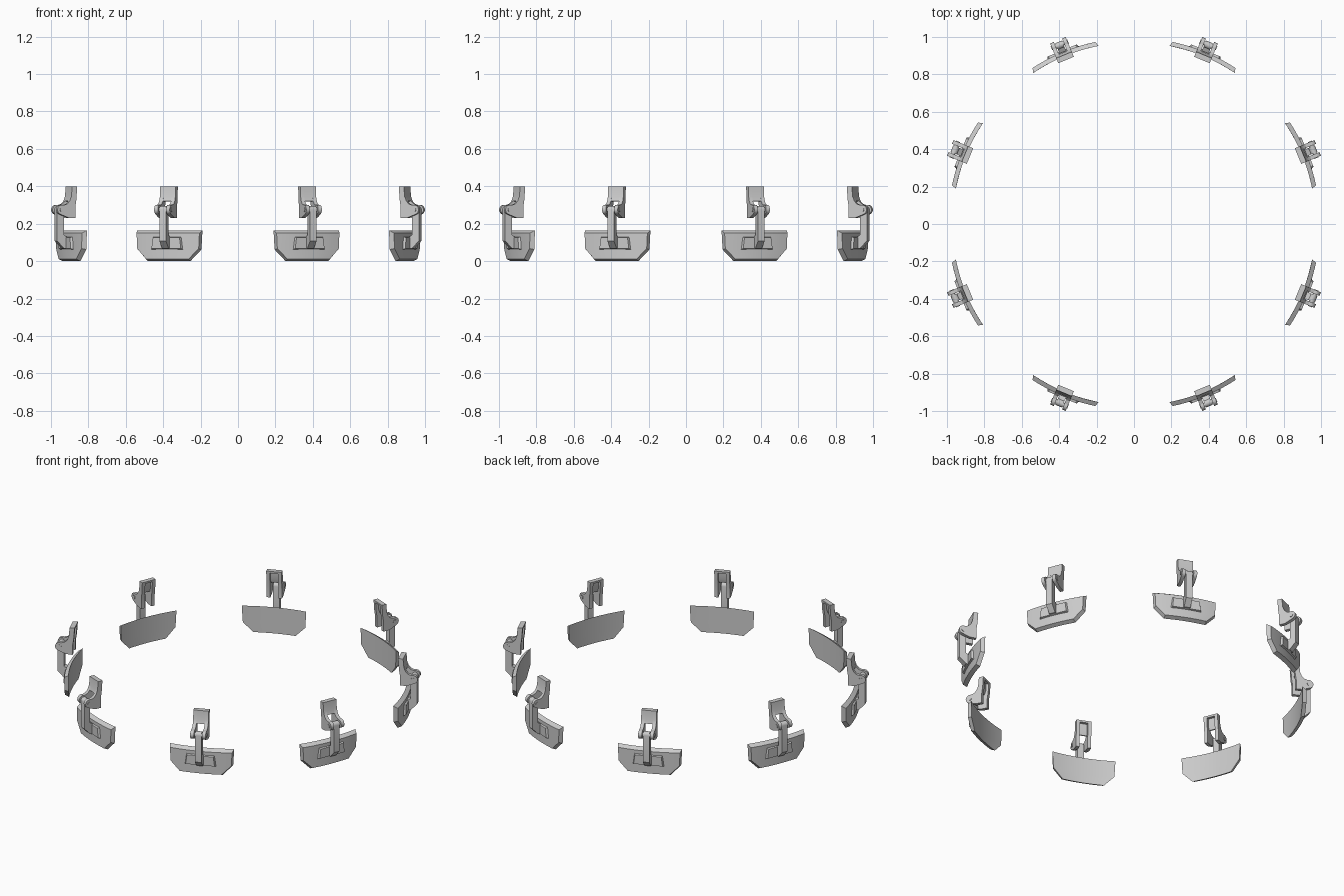
import bpy, bmesh
from math import sin, cos, pi, radians

if "Cube" in bpy.data.objects:
    bpy.data.objects.remove(bpy.data.objects["Cube"])

# Local frame of one unit: x = outward, y = sideways, z = up. Eight copies round z.
ANGLES = [radians(22.5 + 45 * k) for k in range(8)]


def finish(bm, name):
    bmesh.ops.recalc_face_normals(bm, faces=bm.faces)
    me = bpy.data.meshes.new(name)
    bm.to_mesh(me)
    bm.free()
    me.polygons.foreach_set("use_smooth", [True] * len(me.polygons))
    me.set_sharp_from_angle(angle=radians(25))
    for k, a in enumerate(ANGLES):
        ob = bpy.data.objects.new(f"{name}_{k + 1}", me)
        ob.rotation_euler.z = a
        bpy.context.collection.objects.link(ob)


def extrude(bm, profile, y0, y1):
    """Solid from an (x, z) profile between two y values."""
    a = [bm.verts.new((x, y0, z)) for x, z in profile]
    b = [bm.verts.new((x, y1, z)) for x, z in profile]
    n = len(a)
    bm.faces.new(a)
    bm.faces.new(b[::-1])
    for i in range(n):
        j = (i + 1) % n
        bm.faces.new((a[i], b[i], b[j], a[j]))


def arc(cx, cz, r, a0, a1, n):
    return [(cx + r * cos(radians(a0 + (a1 - a0) * i / n)),
             cz + r * sin(radians(a0 + (a1 - a0) * i / n))) for i in range(n + 1)]


# Curved shoe: full outline on the inside, inset outline on the outside
bm = bmesh.new()
N = 14


def skin(radius, rows):
    grid = []
    for half, z in rows:
        row = []
        for i in range(N + 1):
            a = half * (2 * i / N - 1) / 0.985
            row.append(bm.verts.new((radius * cos(a), radius * sin(a), z)))
        grid.append(row)
    for r0, r1 in zip(grid, grid[1:]):
        for i in range(N):
            bm.faces.new((r0[i], r0[i + 1], r1[i + 1], r1[i]))
    rim = grid[0] + [g[-1] for g in grid[1:-1]] + grid[-1][::-1]
    return rim + [g[0] for g in grid[-2:0:-1]]


inner = skin(0.971, [(0.126, 0.0), (0.187, 0.062), (0.193, 0.165)])
outer = skin(0.995, [(0.122, 0.011), (0.177, 0.067), (0.181, 0.150)])
for i in range(len(inner)):
    j = (i + 1) % len(inner)
    bm.faces.new((inner[i], inner[j], outer[j], outer[i]))
finish(bm, "curved_shoe")

# Raised pad on the outside of the shoe
bm = bmesh.new()
base = [bm.verts.new((0.982, y, z)) for y, z in
        ((-0.095, 0.06), (0.095, 0.06), (0.085, 0.132), (-0.085, 0.132))]
face = [bm.verts.new((1.004, y, z)) for y, z in
        ((-0.085, 0.067), (0.085, 0.067), (0.077, 0.125), (-0.077, 0.125))]
bm.faces.new(base)
bm.faces.new(face)
for i in range(4):
    j = (i + 1) % 4
    bm.faces.new((base[i], base[j], face[j], face[i]))
finish(bm, "shoe_pad")

# Upright link from the shoe to the pivot
bm = bmesh.new()
link = [(0.988, 0.066), (1.015, 0.068), (1.054, 0.108)]
link += arc(1.035, 0.275, 0.019, 0, 180, 8) + [(1.016, 0.14), (0.988, 0.125)]
extrude(bm, link, -0.019, 0.019)
finish(bm, "link")

# Bracket: two cheeks with rounded lugs
bm = bmesh.new()
cheek = [(0.96, 0.23), (1.0, 0.232)]
cheek += arc(1.037, 0.275, 0.026, -70, 110, 10)
cheek += [(1.008, 0.305), (0.993, 0.32), (0.983, 0.345), (0.978, 0.4),
          (0.949, 0.4), (0.954, 0.33), (0.96, 0.29)]
for s in (-1, 1):
    extrude(bm, cheek, s * 0.024, s * 0.045)
finish(bm, "bracket_cheeks")

# Bracket: outer web and top bar between the cheeks
bm = bmesh.new()
extrude(bm, [(0.978, 0.318), (0.991, 0.322), (0.983, 0.345), (0.978, 0.4),
             (0.949, 0.4), (0.950, 0.388), (0.967, 0.388), (0.969, 0.345)],
        -0.025, 0.025)
finish(bm, "bracket_web")

# Pivot pin through lugs and link
bm = bmesh.new()
extrude(bm, arc(1.037, 0.275, 0.012, 0, 330, 11), -0.048, 0.048)
finish(bm, "pivot_pin")
